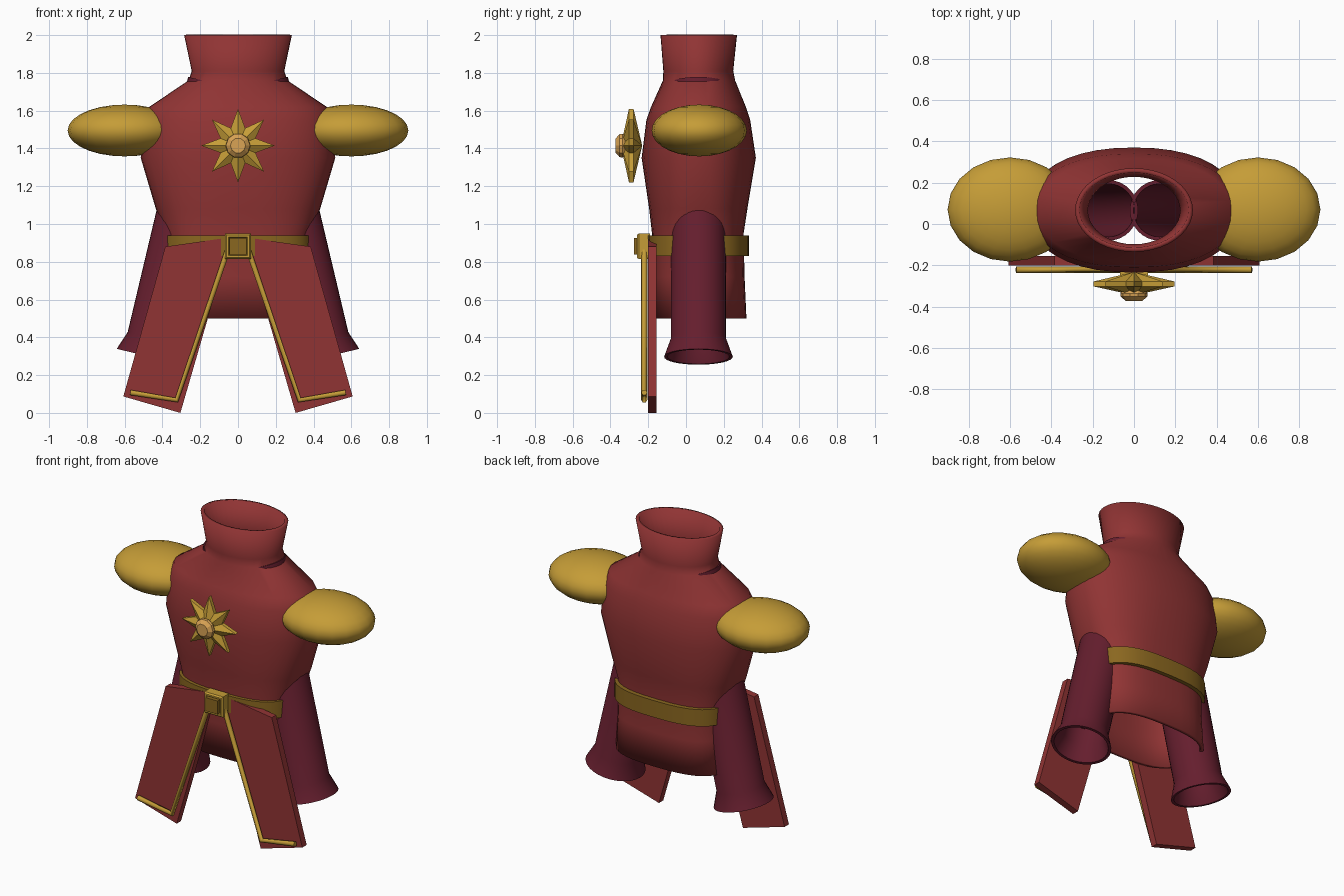
import bpy, bmesh, math
from mathutils import Vector, Matrix

if "Cube" in bpy.data.objects:
    bpy.data.objects.remove(bpy.data.objects["Cube"])

def material(name, r, g, b):
    m = bpy.data.materials.new(name)
    m.diffuse_color = (r, g, b, 1)
    m.use_nodes = True
    m.node_tree.nodes["Principled BSDF"].inputs["Base Color"].default_value = m.diffuse_color
    return m

RED = material("red_cloth", 0.28, 0.034, 0.034)
WINE = material("wine_sleeve", 0.13, 0.013, 0.027)
GOLD = material("gold", 0.56, 0.335, 0.038)
BRONZE = material("dark_gold", 0.255, 0.135, 0.014)
AMBER = material("amber_boss", 0.70, 0.37, 0.09)

def finish(bm, name, mat, smooth=None, recalc=True):
    if recalc:
        bmesh.ops.recalc_face_normals(bm, faces=bm.faces)
    me = bpy.data.meshes.new(name)
    bm.to_mesh(me)
    bm.free()
    ob = bpy.data.objects.new(name, me)
    bpy.context.collection.objects.link(ob)
    me.materials.append(mat)
    if smooth:
        bpy.ops.object.select_all(action='DESELECT')
        ob.select_set(True)
        bpy.context.view_layer.objects.active = ob
        bpy.ops.object.shade_smooth_by_angle(angle=math.radians(smooth))
    return ob

def loft(bm, rings, closed=False):
    """Skin quads between rings of equal point count."""
    vs = [[bm.verts.new(p) for p in r] for r in rings]
    n = len(vs[0])
    pairs = list(zip(vs, vs[1:])) + ([(vs[-1], vs[0])] if closed else [])
    for a, b in pairs:
        for i in range(n):
            j = (i + 1) % n
            bm.faces.new((a[i], a[j], b[j], b[i]))
    return vs

def oval(z, rx, front, back, power, grow=0.0, n=40):
    """Rounded-box outline at height z."""
    cy, ry = (front + back) / 2, (back - front) / 2 + grow
    pts = []
    for i in range(n):
        c, s = math.cos(2 * math.pi * i / n), math.sin(2 * math.pi * i / n)
        pts.append(((rx + grow) * math.copysign(abs(c) ** (2 / power), c),
                    cy + ry * math.copysign(abs(s) ** (2 / power), s), z))
    return pts

def prism(name, mat, outline, y0, y1):
    """Extrude an x,z outline along y."""
    bm = bmesh.new()
    a, b = loft(bm, [[(x, y, z) for x, z in outline] for y in (y0, y1)])
    bm.faces.new(a)
    bm.faces.new(b)
    return finish(bm, name, mat)

def square(r, cz):
    return [(-r, cz - r), (r, cz - r), (r, cz + r), (-r, cz + r)]

# Robe body with collar: height, half width, front y, back y, squareness
SECTIONS = [
    (0.50, 0.39, -0.165, 0.32, 2.8), (0.72, 0.38, -0.172, 0.31, 2.8),
    (0.95, 0.385, -0.18, 0.305, 2.8), (1.08, 0.435, -0.195, 0.325, 2.5),
    (1.35, 0.515, -0.235, 0.37, 2.25), (1.55, 0.50, -0.21, 0.34, 2.25),
    (1.62, 0.47, -0.185, 0.317, 2.2), (1.76, 0.262, -0.122, 0.26, 2),
    (1.81, 0.245, -0.12, 0.25, 2), (2.00, 0.285, -0.135, 0.27, 2),
]
bm = bmesh.new()
loft(bm, [oval(*s) for s in SECTIONS])
body = finish(bm, "robe_body", RED, 35, recalc=False)
mod = body.modifiers.new("thickness", 'SOLIDIFY')
mod.thickness = 0.022
mod.offset = -1

# Belt band around the waist
bm = bmesh.new()
loft(bm, [oval(z, 0.372, -0.178, 0.31, 2.8, g)
          for z, g in ((0.83, -0.01), (0.83, 0.024), (0.94, 0.024), (0.94, -0.01))], True)
finish(bm, "belt", BRONZE, 30)

# Buckle: raised frame and central block
bm = bmesh.new()
loft(bm, [[(x, y, z) for x, z in square(r, 0.882)]
          for r, y in ((0.068, -0.19), (0.068, -0.25), (0.06, -0.26),
                       (0.05, -0.26), (0.045, -0.25), (0.045, -0.19))], True)
finish(bm, "buckle_frame", GOLD)
prism("buckle_block", BRONZE, square(0.044, 0.882), -0.275, -0.2)

def sleeve(side):
    # Tilted open tube with a flared cuff
    bottom, top = Vector((side * 0.465, 0.066, 0.297)), Vector((side * 0.122, 0.066, 1.745))
    axis = top - bottom
    mat = Matrix.Translation(bottom) @ axis.to_track_quat('Z', 'Y').to_matrix().to_4x4()
    length = axis.length
    profile = [(0.182, 0), (0.146, 0.1), (0.146, length),
               (0.128, length), (0.128, 0.1), (0.164, 0)]
    bm = bmesh.new()
    loft(bm, [[mat @ Vector((r * math.cos(t * math.pi / 16), r * math.sin(t * math.pi / 16), h))
               for t in range(32)] for r, h in profile], True)
    return finish(bm, "sleeve", WINE, 35)

def shoulder_pad(side):
    bm = bmesh.new()
    bmesh.ops.create_uvsphere(bm, u_segments=20, v_segments=14, radius=1)
    bmesh.ops.transform(bm, verts=bm.verts, matrix=Matrix.Translation((side * 0.6, 0.07, 1.495))
                        @ Matrix.Diagonal((0.302, 0.252, 0.137, 1)))
    return finish(bm, "shoulder_pad", GOLD, 60)

def front_panel(side):
    # Hanging slab
    outline = [(0.385, 0.88), (0.607, 0.087), (0.305, 0.0), (0.035, 0.93)]
    return prism("front_panel", RED, [(side * x, z) for x, z in outline], -0.2, -0.155)

def panel_trim(side):
    # Gold piping along the inner and lower edge
    cu = bpy.data.curves.new("panel_trim", 'CURVE')
    cu.dimensions = '3D'
    cu.bevel_depth = 0.016
    cu.bevel_resolution = 1
    cu.use_fill_caps = True
    sp = cu.splines.new('POLY')
    path = [(0.055, 0.86), (0.325, 0.068), (0.57, 0.108)]
    sp.points.add(len(path) - 1)
    for p, (x, z) in zip(sp.points, path):
        p.co = (side * x, -0.221, z, 1)
    cu.materials.append(GOLD)
    ob = bpy.data.objects.new("panel_trim", cu)
    bpy.context.collection.objects.link(ob)

for side in (-1, 1):
    sleeve(side)
    shoulder_pad(side)
    front_panel(side)
    panel_trim(side)

# Eight-pointed star brooch, ridged on both faces
CZ, CY = 1.415, -0.29
bm = bmesh.new()
rings = []
for dy in (-0.012, 0.012):
    ring = []
    for i in range(16):
        r = 0.195 if i % 2 == 0 else 0.1
        a = i * math.pi / 8
        ring.append((r * math.cos(a), CY + dy, CZ + r * math.sin(a)))
    rings.append(ring)
for ring, dy in zip(loft(bm, rings), (-0.055, 0.058)):
    tip = bm.verts.new((0, CY + dy, CZ))
    for i in range(16):
        bm.faces.new((ring[i], ring[(i + 1) % 16], tip))
finish(bm, "star_brooch", GOLD)

# Faceted round boss on the star
bm = bmesh.new()
r = loft(bm, [[(q * math.cos(i * math.pi / 5), y, CZ + q * math.sin(i * math.pi / 5))
               for i in range(10)]
              for q, y in ((0.05, -0.31), (0.066, -0.336), (0.064, -0.352), (0.04, -0.372))])
bm.faces.new(r[0])
bm.faces.new(r[-1])
finish(bm, "star_boss", AMBER)
